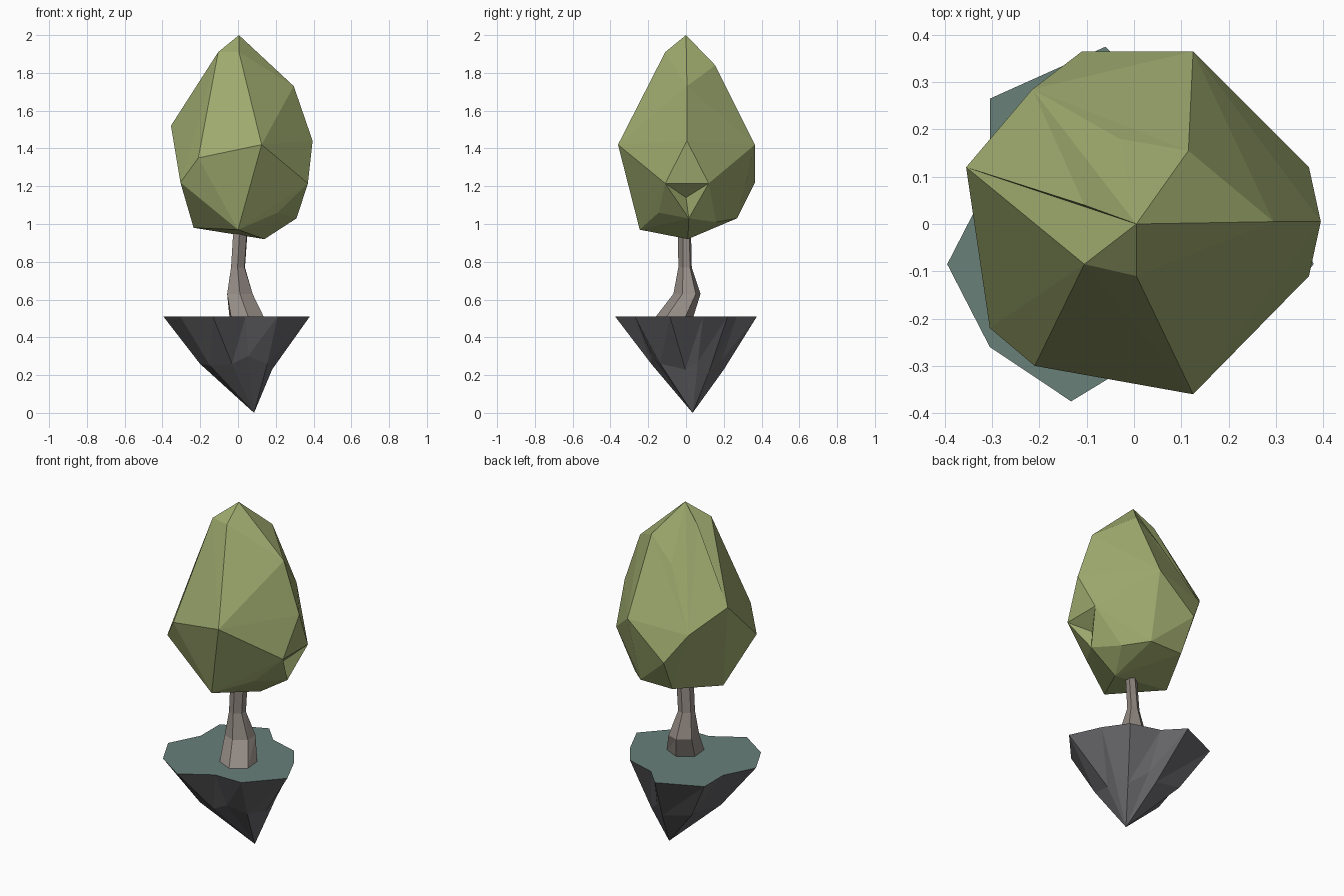
import bpy, bmesh, math
from mathutils import Vector
from mathutils.geometry import intersect_ray_tri

if "Cube" in bpy.data.objects:
    bpy.data.objects.remove(bpy.data.objects["Cube"])


def add_object(name, bm, color):
    bmesh.ops.recalc_face_normals(bm, faces=bm.faces)
    mesh = bpy.data.meshes.new(name)
    bm.to_mesh(mesh)
    bm.free()
    mat = bpy.data.materials.new(name + "_colour")
    mat.diffuse_color = (*color, 1)
    mat.use_nodes = True
    mat.node_tree.nodes["Principled BSDF"].inputs["Base Color"].default_value = mat.diffuse_color
    mesh.materials.append(mat)
    obj = bpy.data.objects.new(name, mesh)
    bpy.context.collection.objects.link(obj)
    return obj


def bridge(bm, low, high):
    n = len(low)
    for i in range(n):
        j = (i + 1) % n
        bm.faces.new((low[i], low[j], high[j]))
        bm.faces.new((low[i], high[j], high[i]))


def dent(bm, target, center):
    # Poke the face lying in the target's direction and move its new vertex
    for f in bm.faces:
        if intersect_ray_tri(*[v.co for v in f.verts], target - center, center):
            bmesh.ops.poke(bm, faces=[f])["verts"][0].co = target
            return


GROUND = 0.51
APEX = Vector((0.085, 0.035, 0.0))
rim = [(.38, -.085), (.30, .09), (.21, .22), (.04, .27), (-.06, .375), (-.305, .265),
       (-.305, .09), (-.395, -.085), (-.305, -.26), (-.133, -.375), (.04, -.27), (.21, -.27)]

# Floating rock: irregular rim, faceted middle ring, single lower point
bm = bmesh.new()
top = [bm.verts.new((x, y, GROUND)) for x, y in rim]
heights = [.23, .27, .21, .28, .23, .27, .24, .26, .25, .26, .30, .26]
bulges = [.72, .95, 1.1, 1.2, 1.08, 1.2, 1.15, 1.17, 1.22, 1.05, 1.2, 1.1]
mid = []
for (x, y), z, b in zip(rim, heights, bulges):
    offset = (Vector((x, y, 0)) - APEX) * (z / GROUND) * b
    mid.append(bm.verts.new((APEX.x + offset.x, APEX.y + offset.y, z)))
bridge(bm, mid, top)
tip = bm.verts.new(APEX)
for i in range(len(mid)):
    bm.faces.new((tip, mid[(i + 1) % len(mid)], mid[i]))
add_object("island_rock", bm, (.13, .13, .14))

# Flat grass surface closing the rock
bm = bmesh.new()
face = bm.faces.new([bm.verts.new((x, y, GROUND)) for x, y in rim])
bmesh.ops.triangulate(bm, faces=[face])
grass = add_object("grass_top", bm, (.14, .215, .19))
if grass.data.polygons[0].normal.z < 0:
    grass.data.flip_normals()

# Bent tapering trunk with a flattened section
bm = bmesh.new()
turn = math.radians(35)
rings = []
for cx, cy, z, ru, rd in [(.045, -.06, GROUND, .1, .1), (.01, .005, .63, .082, .068),
                          (.0, -.005, .77, .045, .032), (.022, -.01, 1.1, .047, .028)]:
    ring = []
    for k in range(6):
        a = math.tau * k / 6
        u, d = ru * math.cos(a), rd * math.sin(a)
        ring.append(bm.verts.new((cx + u * math.cos(turn) - d * math.sin(turn),
                                  cy + u * math.sin(turn) + d * math.cos(turn), z)))
    rings.append(ring)
for low, high in zip(rings, rings[1:]):
    bridge(bm, low, high)
bm.faces.new(rings[-1])
add_object("trunk", bm, (.30, .26, .235))

# Faceted crown: hull over its corner points
crown = [(.005, 0, 2.0), (.005, -.11, 1.91), (-.105, -.085, 1.91),
         (.115, .155, 1.84), (.295, .005, 1.73),
         (.125, .365, 1.42), (-.11, .365, 1.22), (-.215, .285, 1.38), (-.355, .12, 1.52),
         (-.305, -.22, 1.22), (-.21, -.30, 1.35), (.125, -.36, 1.42), (.37, -.11, 1.215),
         (.395, .005, 1.44), (.37, .12, 1.215),
         (0, -.245, .97), (.21, -.145, 1.06), (.31, .015, 1.03), (.22, .16, 1.01),
         (.107, .27, 1.03), (-.1, .27, 1.03), (.14, .01, .92), (-.235, -.01, .98)]
bm = bmesh.new()
for p in crown:
    bm.verts.new(p)
bmesh.ops.convex_hull(bm, input=bm.verts)
bmesh.ops.delete(bm, geom=[v for v in bm.verts if not v.link_faces], context='VERTS')
# Shallow hollows: back, upper left and lower right
dent(bm, Vector((-.03, .18, 1.71)), Vector((0, 0, 1.5)))
dent(bm, Vector((-.105, .04, 1.905)), Vector((0, 0, 1.5)))
dent(bm, Vector((.29, 0, 1.14)), Vector((0, 0, 1.2)))
add_object("crown", bm, (.34, .40, .155))
